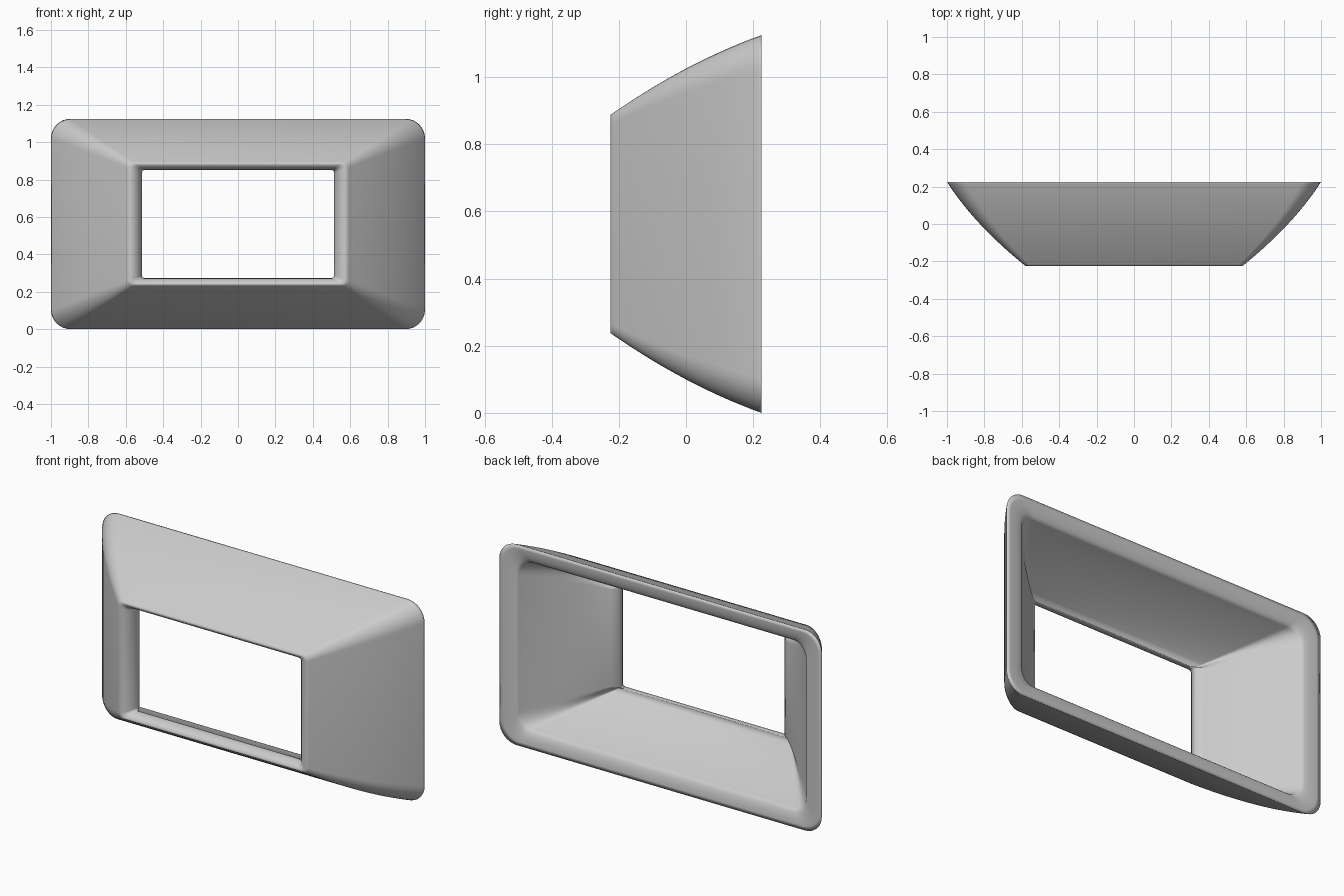
import bpy, bmesh, math

if "Cube" in bpy.data.objects:
    bpy.data.objects.remove(bpy.data.objects["Cube"])

DEPTH, MID_Z, CORNER = 0.45, 0.5625, 8


def outer(t, front, grow):
    """Bowed outer wall point (half size, y): t = 0 front opening, 1 back rim."""
    return front + grow * (t + 0.32 * t * (1 - t)), DEPTH * (t - 0.5)


def inner(t, front, grow, thick):
    """Outer wall point moved inward, square to the wall."""
    h, y = outer(t, front, grow)
    slope = grow * (1.32 - 0.64 * t)
    length = math.hypot(slope, DEPTH)
    return h - thick * DEPTH / length, y + thick * slope / length


def quarter(p, q, steps):
    """Rounded turn from p to q, starting across and ending along the depth."""
    angles = [math.pi / 2 * k / steps for k in range(1, steps)]
    return [(p[0] + (q[0] - p[0]) * math.sin(a), q[1] + (p[1] - q[1]) * math.cos(a)) for a in angles]


def wall_section(front, grow, lip, thick_front, thick_back, end):
    """Closed section: outside, rounded back rim, inside, rounded front lip."""
    outside = [outer(t, front, grow) for t in [0, 0.02] + [i / 14 for i in range(1, 14)] + [0.98, 1]]
    inside = [inner(end * i / 14, front, grow,
                    thick_front + (thick_back - thick_front) * i / 14) for i in range(14, 0, -1)]
    inside.append(lip)
    return (outside + quarter(outside[-1], inside[0], 7) + inside
            + quarter(outside[0], lip, 7)[::-1])


def ring(bm, side, top, r):
    """Rounded rectangle whose depth blends from side bars to top bars."""
    (hx, yx), (hz, yz) = side, top
    verts = []
    for q, (sx, sz) in enumerate([(1, 1), (-1, 1), (-1, -1), (1, -1)]):
        for i in range(CORNER + 1):
            a = math.pi / 2 * (q + i / CORNER)
            w = math.cos(a) ** 2
            verts.append(bm.verts.new((sx * (hx - r) + r * math.cos(a), yx * w + yz * (1 - w),
                                       MID_Z + sz * (hz - r) + r * math.sin(a))))
    return verts


sides = wall_section(0.58, 0.42, (0.513, -0.142), 0.107, 0.08, 0.86)
tops = wall_section(0.325, 0.2375, (0.29, -0.165), 0.06, 0.075, 0.86)

bm = bmesh.new()
rings = []
for s, t in zip(sides, tops):
    size = max(0, (s[0] - 0.513) / 0.487)
    rings.append(ring(bm, s, t, 0.015 + 0.09 * size))
n = len(rings[0])
for k, a in enumerate(rings):
    b = rings[(k + 1) % len(rings)]
    for i in range(n):
        j = (i + 1) % n
        bm.faces.new((a[i], a[j], b[j], b[i]))
bmesh.ops.recalc_face_normals(bm, faces=bm.faces)

# Flared frame
mesh = bpy.data.meshes.new("flared_frame")
bm.to_mesh(mesh)
bm.free()
frame = bpy.data.objects.new("flared_frame", mesh)
bpy.context.collection.objects.link(frame)
bpy.context.view_layer.objects.active = frame
frame.select_set(True)
bpy.ops.object.shade_smooth()
